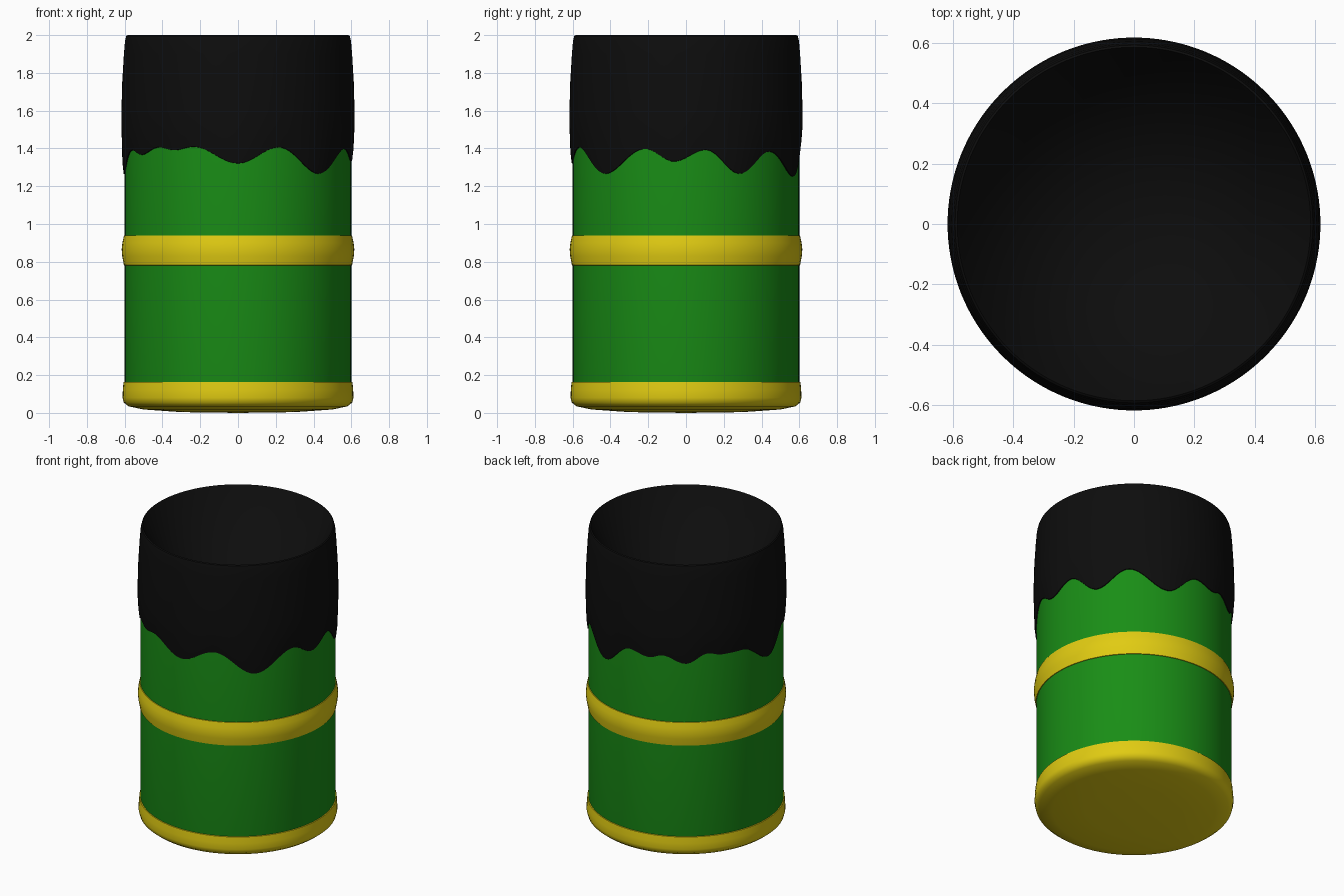
import bpy, bmesh, math

if "Cube" in bpy.data.objects:
    bpy.data.objects.remove(bpy.data.objects["Cube"])

SEG = 96


def material(name, rgb):
    m = bpy.data.materials.new(name)
    m.diffuse_color = (*rgb, 1)
    m.use_nodes = True
    m.node_tree.nodes["Principled BSDF"].inputs["Base Color"].default_value = m.diffuse_color
    return m


def lathe(name, rings, mat, closed=False, cap_start=None, cap_end=None, seg=SEG):
    """Skin rings given as functions angle -> (radius, z); caps are centre heights."""
    bm = bmesh.new()
    angles = [2 * math.pi * i / seg for i in range(seg)]
    loops = []
    for ring in rings:
        loop = []
        for a in angles:
            r, z = ring(a)
            loop.append(bm.verts.new((r * math.cos(a), r * math.sin(a), z)))
        loops.append(loop)
    pairs = list(zip(loops, loops[1:]))
    if closed:
        pairs.append((loops[-1], loops[0]))
    for lo, hi in pairs:
        for i in range(seg):
            j = (i + 1) % seg
            bm.faces.new((lo[i], lo[j], hi[j], hi[i]))
    for z, loop in ((cap_start, loops[0]), (cap_end, loops[-1])):
        if z is not None:
            c = bm.verts.new((0, 0, z))
            for i in range(seg):
                bm.faces.new((loop[i], loop[(i + 1) % seg], c))
    bmesh.ops.recalc_face_normals(bm, faces=bm.faces)
    me = bpy.data.meshes.new(name)
    bm.to_mesh(me)
    bm.free()
    ob = bpy.data.objects.new(name, me)
    bpy.context.collection.objects.link(ob)
    me.materials.append(mat)
    bpy.context.view_layer.objects.active = ob
    ob.select_set(True)
    bpy.ops.object.shade_smooth_by_angle(angle=math.radians(40))
    ob.select_set(False)
    return ob


def flat(points):
    return [lambda a, p=p: p for p in points]


green = material("green", (0.01, 0.27, 0.008))
yellow = material("yellow", (0.75, 0.60, 0.006))
black = material("black", (0.004, 0.004, 0.004))

# Green barrel wall
lathe("body", flat([(0.59, 0.06), (0.60, 0.10), (0.60, 1.44)]), green)

# Yellow foot with a gently domed underside
lathe("foot", flat([(0.30, 0.004), (0.50, 0.018), (0.58, 0.035), (0.605, 0.055),
                    (0.611, 0.08), (0.61, 0.12), (0.606, 0.163), (0.595, 0.165)]),
      yellow, cap_start=0.0)

# Yellow middle hoop
lathe("middle_hoop", flat([(0.595, 0.78), (0.604, 0.782), (0.613, 0.83), (0.616, 0.865),
                           (0.612, 0.90), (0.604, 0.938), (0.595, 0.94)]),
      yellow, closed=True)

# Drip edge of the black coat: angle in degrees, height
DRIPS = [(-178, 1.262), (-158, 1.39), (-148, 1.365), (-134, 1.405), (-124, 1.39),
         (-113, 1.408), (-90, 1.32), (-69, 1.405), (-45, 1.265), (-21, 1.397),
         (-6, 1.33), (10, 1.392), (28, 1.265), (47, 1.383), (70, 1.25),
         (90, 1.388), (103, 1.36), (111, 1.385), (125, 1.335), (138, 1.40),
         (146, 1.38), (160, 1.38), (182, 1.262)]


def drip(a):
    d = math.degrees(a)
    if d > 182:
        d -= 360
    for (a0, z0), (a1, z1) in zip(DRIPS, DRIPS[1:]):
        if a0 <= d <= a1:
            t = (1 - math.cos(math.pi * (d - a0) / (a1 - a0))) / 2
            return z0 + (z1 - z0) * t
    return DRIPS[0][1]


# Black coat with wavy lower edge, rolled rim and funnel-shaped inside
coat = [lambda a: (0.598, drip(a)),
        lambda a: (0.605, drip(a) + 0.002),
        lambda a: (0.612, drip(a) + 0.06)]
coat += flat([(0.617, 1.52), (0.617, 1.60), (0.613, 1.75), (0.604, 1.90), (0.598, 1.97),
              (0.592, 1.995), (0.585, 2.0), (0.575, 1.985)])
lathe("black_coat", coat, black, cap_end=1.0, seg=144)
